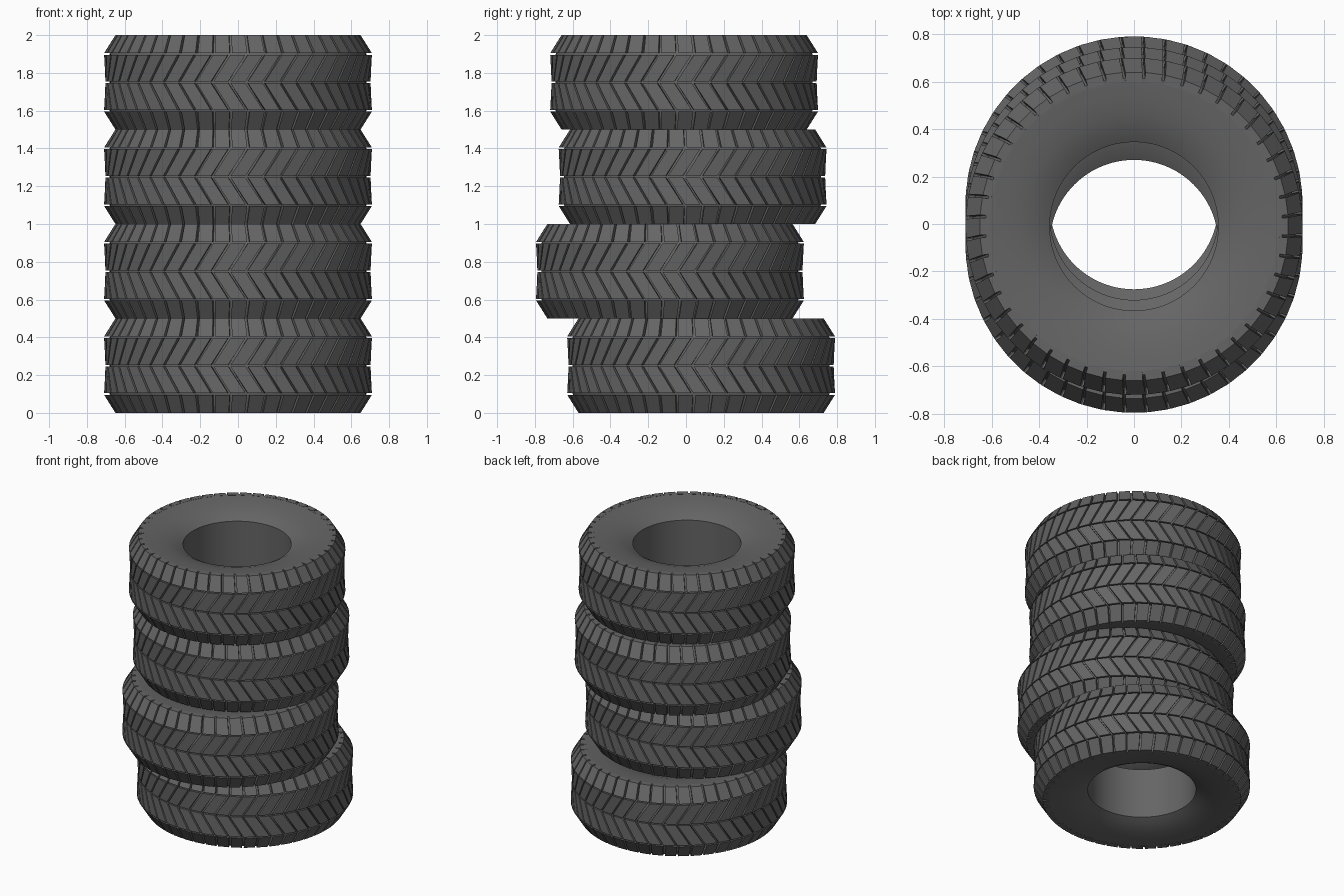
import bpy, bmesh
from math import sin, cos, pi

cube = bpy.data.objects.get("Cube")
if cube:
    bpy.data.objects.remove(cube, do_unlink=True)

BLOCKS = 48
PITCH = 2 * pi / BLOCKS
HEIGHT = 0.5


def material(name, value):
    mat = bpy.data.materials.new(name)
    mat.use_nodes = True
    colour = (value, value, value, 1)
    mat.diffuse_color = colour
    mat.node_tree.nodes["Principled BSDF"].inputs["Base Color"].default_value = colour
    return mat


rubber = material("dark grey rubber", 0.13)


def polar(r, angle, z):
    return (r * cos(angle), r * sin(angle), z)


def finish(bm, name):
    bmesh.ops.recalc_face_normals(bm, faces=bm.faces)
    mesh = bpy.data.meshes.new(name)
    bm.to_mesh(mesh)
    bm.free()
    mesh.materials.append(rubber)
    return mesh


def carcass_mesh():
    # Lower half of the cross-section from bore to tread, mirrored upward
    half = [(0.355, 0.07), (0.40, 0.045), (0.47, 0.022), (0.55, 0.008),
            (0.625, 0.0), (0.68, 0.1), (0.68, 0.25)]
    profile = half + [(r, HEIGHT - z) for r, z in reversed(half[:-1])]
    bm = bmesh.new()
    segs = 2 * BLOCKS
    rings = [[bm.verts.new(polar(r, 2 * pi * i / segs, z)) for i in range(segs)]
             for r, z in profile]
    for a, b in zip(rings, rings[1:] + rings[:1]):
        for i in range(segs):
            j = (i + 1) % segs
            bm.faces.new((a[i], a[j], b[j], b[i]))
    return finish(bm, "tyre_carcass")


def tread_mesh():
    # Rows: lower radius, lower z, upper radius, upper z, lower and upper twist
    gap = 0.004
    rows = [(0.65, 0.0, 0.71, 0.1 - gap, 0.0, 0.1),
            (0.71, 0.1 + gap, 0.703, 0.25 - gap, 0.0, -1.0),
            (0.703, 0.25 + gap, 0.71, 0.4 - gap, -1.0, 0.0),
            (0.71, 0.4 + gap, 0.65, HEIGHT, 0.1, 0.0)]
    bm = bmesh.new()
    width = 0.43 * PITCH
    depth = 0.04
    for r0, z0, r1, z1, t0, t1 in rows:
        for i in range(BLOCKS):
            rings = []
            for sink in (0, depth):
                rings.append([bm.verts.new(polar(r - sink, (i + t) * PITCH + side * width, z))
                              for r, z, t, side in ((r0, z0, t0, -1), (r0, z0, t0, 1),
                                                    (r1, z1, t1, 1), (r1, z1, t1, -1))])
            outer, inner = rings
            bm.faces.new(outer)
            bm.faces.new(inner)
            for k in range(4):
                m = (k + 1) % 4
                bm.faces.new((outer[k], outer[m], inner[m], inner[k]))
    return finish(bm, "tyre_tread")


carcass, tread = carcass_mesh(), tread_mesh()

# Stack of four tyres, shifted front to back
for level, (label, y) in enumerate((("bottom", 0.08), ("lower_middle", -0.085),
                                    ("upper_middle", 0.035), ("top", -0.01))):
    for part, mesh in (("carcass", carcass), ("tread", tread)):
        obj = bpy.data.objects.new(f"{label}_tyre_{part}", mesh)
        obj.location = (0, y, level * HEIGHT)
        bpy.context.collection.objects.link(obj)
        if part == "carcass" and level == 0:
            bpy.context.view_layer.objects.active = obj
            obj.select_set(True)
            bpy.ops.object.shade_smooth_by_angle(angle=0.6)
            obj.select_set(False)
